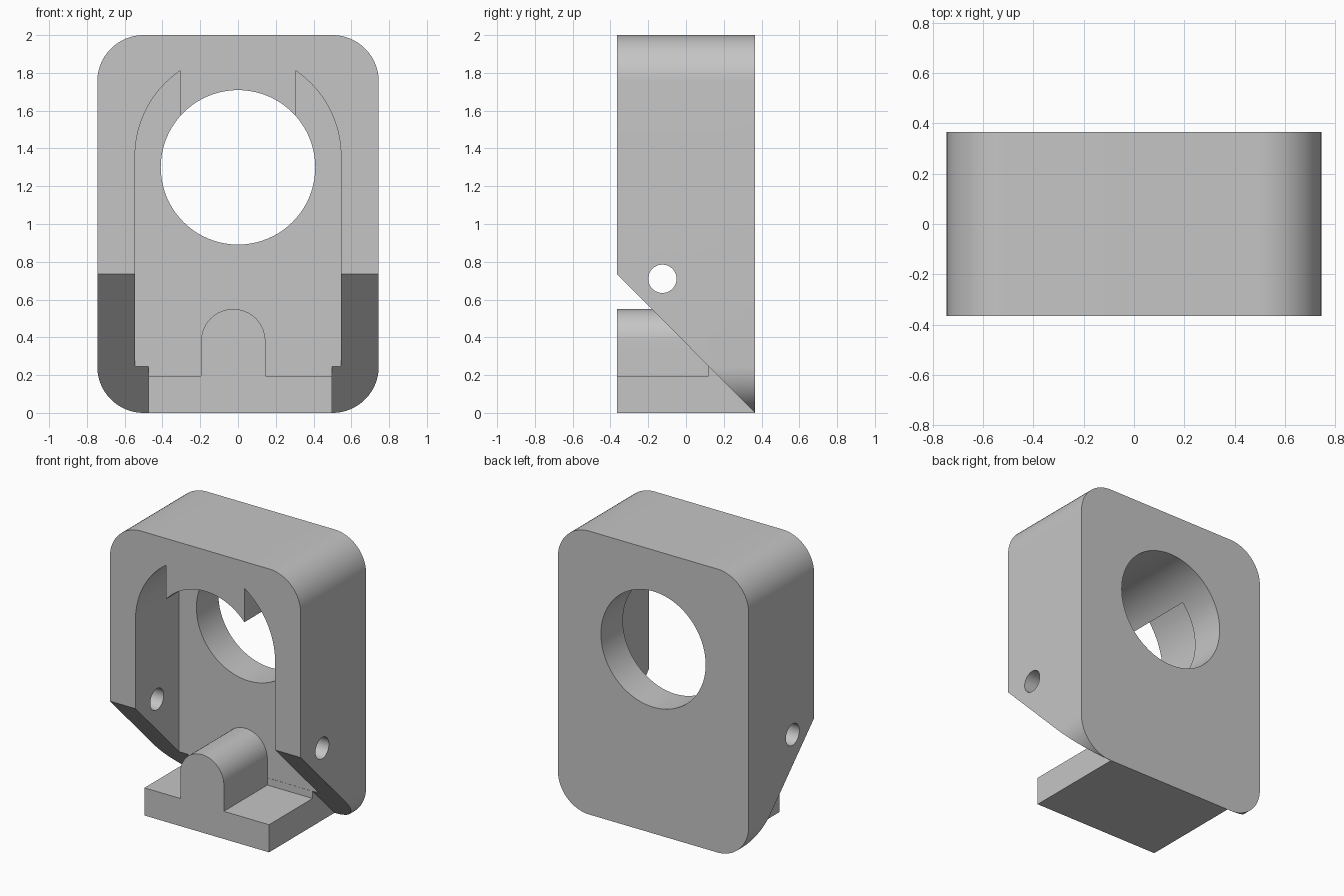
import bpy, bmesh, math

cube = bpy.data.objects.get("Cube")
if cube:
    bpy.data.objects.remove(cube, do_unlink=True)

grey = bpy.data.materials.new("plain grey")
grey.use_nodes = True
colour = (0.56, 0.56, 0.56, 1)
grey.diffuse_color = colour
grey.node_tree.nodes["Principled BSDF"].inputs["Base Color"].default_value = colour


def arc(cx, cz, r, start, end, steps=16):
    """Points on an arc, angles in degrees."""
    angles = [math.radians(start + (end - start) * i / steps) for i in range(steps + 1)]
    return [(cx + r * math.cos(a), cz + r * math.sin(a)) for a in angles]


def prism(name, profile, axis, low, high):
    """Extrude a closed profile along x (profile in y, z) or y (profile in x, z)."""
    place = (lambda u, v, d: (d, u, v)) if axis == "x" else (lambda u, v, d: (u, d, v))
    bm = bmesh.new()
    a = [bm.verts.new(place(u, v, low)) for u, v in profile]
    b = [bm.verts.new(place(u, v, high)) for u, v in profile]
    bm.faces.new(a)
    bm.faces.new(b)
    n = len(profile)
    for i in range(n):
        j = (i + 1) % n
        bm.faces.new((a[i], a[j], b[j], b[i]))
    bmesh.ops.recalc_face_normals(bm, faces=bm.faces)
    mesh = bpy.data.meshes.new(name)
    bm.to_mesh(mesh)
    bm.free()
    mesh.materials.append(grey)
    obj = bpy.data.objects.new(name, mesh)
    bpy.context.collection.objects.link(obj)
    return obj


def combine(target, other, operation):
    """Apply a boolean and remove the helper."""
    mod = target.modifiers.new("boolean", "BOOLEAN")
    mod.operation = operation
    mod.solver = "EXACT"
    mod.object = other
    bpy.context.view_layer.objects.active = target
    bpy.ops.object.modifier_apply(modifier=mod.name)
    bpy.data.objects.remove(other, do_unlink=True)


W, D, H, R = 0.745, 0.365, 2.0, 0.245   # half width, half depth, height, corner radius
FLOOR = 0.12                            # y of the recess floor
CHAMFER = 0.735                         # height of the slanted front cut

# Rounded block
outline = (arc(W - R, H - R, R, 0, 90) + arc(-W + R, H - R, R, 90, 180)
           + arc(-W + R, R, R, 180, 270) + arc(W - R, R, R, 270, 360))
housing = prism("housing", outline, "y", -D, D)

# Front recess with an arched top, interrupted by a central tab
tab = 0.305
inner, spring = 0.545, 1.36
tab_angle = math.degrees(math.acos(tab / inner))
recess = ([(-inner, -0.2), (inner, -0.2)]
          + arc(0, spring, inner, 0, tab_angle, 20)
          + [(tab, 1.45), (-tab, 1.45)]
          + arc(0, spring, inner, 180 - tab_angle, 180, 20))
combine(housing, prism("recess_cutter", recess, "y", -0.6, FLOOR), "DIFFERENCE")

# Main bore and the cross pin holes
bore = arc(0, 1.3, 0.409, 0, 360, 80)[:-1]
combine(housing, prism("bore_cutter", bore, "y", -0.7, 0.7), "DIFFERENCE")
pin = arc(-0.125, 0.71, 0.075, 0, 360, 40)[:-1]
combine(housing, prism("pin_cutter", pin, "x", -1, 1), "DIFFERENCE")

# Slanted cut from the front face down to the bottom back edge
slope = CHAMFER / (2 * D)
wedge = [(-D - 0.3, CHAMFER + 0.3 * slope), (D, 0), (D + 0.1, -0.1 * slope),
         (D + 0.1, -0.4), (-D - 0.3, -0.4)]
combine(housing, prism("slope_cutter", wedge, "x", -1, 1), "DIFFERENCE")

# Foot plate with its raised heel in the back wall
foot = [(-D, 0), (D, 0), (D, 0.246), (FLOOR, 0.246), (FLOOR, 0.195), (-D, 0.195)]
combine(housing, prism("foot", foot, "x", -0.475, 0.498), "UNION")

# Round-topped rib on the foot plate
rib = [(-0.195, 0.1), (0.145, 0.1)] + arc(-0.025, 0.38, 0.17, 0, 180, 32)
combine(housing, prism("rib", rib, "y", -D, FLOOR + 0.05), "UNION")

bpy.ops.object.select_all(action="DESELECT")
housing.select_set(True)
bpy.context.view_layer.objects.active = housing
bpy.ops.object.shade_smooth_by_angle(angle=math.radians(30))
